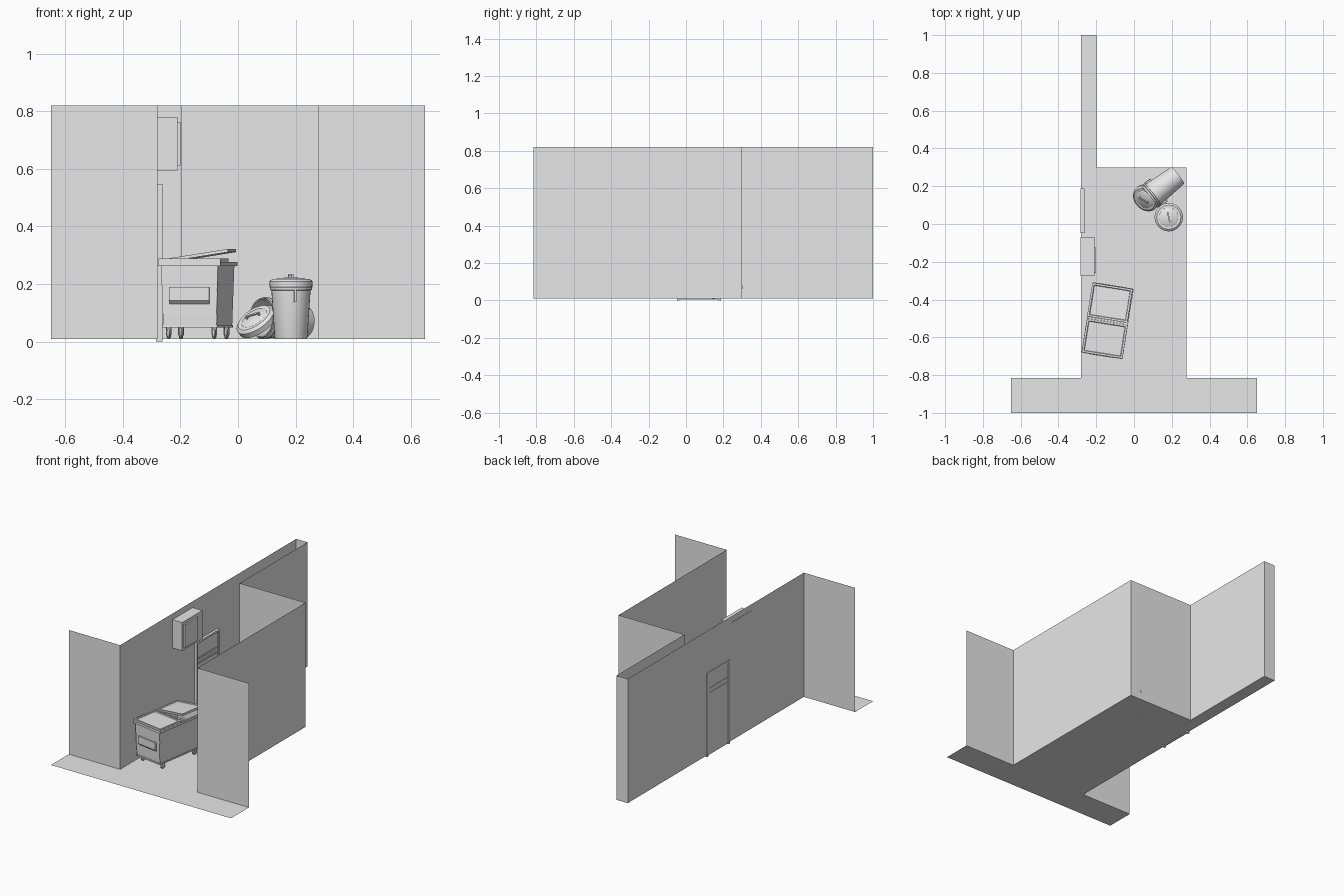
import bpy, bmesh, math
from mathutils import Matrix, Vector

cube = bpy.data.objects.get("Cube")
if cube:
    bpy.data.objects.remove(cube)

grey = bpy.data.materials.new("plain_grey")
grey.use_nodes = True
grey.diffuse_color = (0.8, 0.8, 0.8, 1)
grey.node_tree.nodes["Principled BSDF"].inputs["Base Color"].default_value = (0.8, 0.8, 0.8, 1)

FLOOR = 0.01
TOP = 0.82


def finish(name, bm, matrix=Matrix(), smooth=False):
    bmesh.ops.transform(bm, matrix=matrix, verts=bm.verts)
    mesh = bpy.data.meshes.new(name)
    bm.to_mesh(mesh)
    bm.free()
    mesh.materials.append(grey)
    obj = bpy.data.objects.new(name, mesh)
    bpy.context.collection.objects.link(obj)
    if smooth:
        bpy.ops.object.select_all(action="DESELECT")
        obj.select_set(True)
        bpy.context.view_layer.objects.active = obj
        bpy.ops.object.shade_smooth_by_angle(angle=math.radians(35))
    return obj


def add_box(bm, lo, hi, taper=1.0):
    """Box between two corners; taper scales the bottom about its middle."""
    lo, hi = Vector(lo), Vector(hi)
    mid, size = (lo + hi) / 2, hi - lo
    verts = bmesh.ops.create_cube(bm, size=1)["verts"]
    for v in verts:
        k = taper if v.co.z < 0 else 1
        v.co = mid + Vector((v.co.x * size.x * k, v.co.y * size.y * k, v.co.z * size.z))
    return verts


def box(name, lo, hi, matrix=Matrix(), taper=1.0):
    bm = bmesh.new()
    add_box(bm, lo, hi, taper)
    return finish(name, bm, matrix)


def lathe(name, profile, matrix, steps=32):
    """Turn (radius, height) points about z."""
    bm = bmesh.new()
    verts = [bm.verts.new((r, 0, z)) for r, z in profile]
    edges = [bm.edges.new(pair) for pair in zip(verts, verts[1:])]
    bmesh.ops.spin(bm, geom=verts + edges, cent=(0, 0, 0), axis=(0, 0, 1),
                   angle=math.tau, steps=steps)
    bmesh.ops.remove_doubles(bm, verts=bm.verts, dist=0.0002)
    bmesh.ops.recalc_face_normals(bm, faces=bm.faces)
    return finish(name, bm, matrix, smooth=True)


def frame_at(origin, axis, side):
    """Matrix with local z along axis and local y close to side."""
    z = Vector(axis).normalized()
    x = Vector(side).cross(z).normalized()
    rot = Matrix((x, z.cross(x), z)).transposed().to_4x4()
    return Matrix.Translation(origin) @ rot


# Ground: street strip, alley and narrow back passage
bm = bmesh.new()
outline = [(-0.65, -1), (0.65, -1), (0.65, -0.815), (0.277, -0.815), (0.277, 0.3),
           (-0.198, 0.3), (-0.198, 1), (-0.28, 1), (-0.28, -0.815), (-0.65, -0.815)]
bm.faces.new([bm.verts.new((x, y, FLOOR)) for x, y in outline])
finish("ground", bm)

# Building walls rise from every edge of the ground behind the street
bm = bmesh.new()
path = outline[2:]
low = [bm.verts.new((x, y, FLOOR)) for x, y in path]
high = [bm.verts.new((x, y, TOP)) for x, y in path]
for i in range(len(path) - 1):
    bm.faces.new((low[i], low[i + 1], high[i + 1], high[i]))
finish("building_walls", bm)

# Wall cabinet with a raised door
box("wall_cabinet", (-0.282, -0.275, 0.595), (-0.21, -0.068, 0.78))
box("cabinet_door", (-0.21, -0.26, 0.612), (-0.2, -0.125, 0.762))

# Side door: frame, recessed leaf and cross rails
box("door_leaf", (-0.279, -0.04, 0.005), (-0.271, 0.18, 0.54))
for name, y0, y1, z0, z1 in (("front_jamb", -0.047, -0.035, 0, 0.547),
                             ("rear_jamb", 0.175, 0.187, 0, 0.547),
                             ("door_lintel", -0.035, 0.175, 0.535, 0.547)):
    box(name, (-0.284, y0, z0), (-0.263, y1, z1))
for z in (0.43, 0.4):
    box("door_rail", (-0.283, -0.02, z), (-0.266, 0.16, z + 0.01))

# Dumpster, turned slightly away from the wall
bin_m = Matrix.Translation((-0.14, -0.512, 0)) @ Matrix.Rotation(math.radians(-9), 4, "Z")
bm = bmesh.new()
add_box(bm, (-0.1, -0.183, 0.055), (0.1, 0.183, 0.268), taper=0.94)
bm.faces.ensure_lookup_table()
lid_face = max(bm.faces, key=lambda f: f.calc_center_median().z)
bmesh.ops.inset_region(bm, faces=[lid_face], thickness=0.008)
bmesh.ops.translate(bm, verts=lid_face.verts, vec=(0, 0, -0.18))
finish("dumpster_body", bm, bin_m)
box("dumpster_base", (-0.097, -0.177, 0.049), (0.097, 0.177, 0.058), bin_m)
for s in (-1, 1):
    box("dumpster_side_rim", (s * 0.105 - 0.005, -0.188, 0.262), (s * 0.105 + 0.005, 0.188, 0.277), bin_m)
    box("dumpster_end_rim", (-0.1, s * 0.184 - 0.005, 0.262), (0.1, s * 0.184 + 0.005, 0.277), bin_m)

# End grips with a sloped underside
for turn in (0, math.pi):
    bm = bmesh.new()
    grip = [(-0.165, 0.19), (-0.19, 0.19), (-0.19, 0.142), (-0.174, 0.126)]
    face = bm.faces.new([bm.verts.new((-0.07, y, z)) for y, z in grip])
    new = bmesh.ops.extrude_face_region(bm, geom=[face])["geom"]
    bmesh.ops.translate(bm, verts=[g for g in new if isinstance(g, bmesh.types.BMVert)], vec=(0.14, 0, 0))
    bmesh.ops.recalc_face_normals(bm, faces=bm.faces)
    finish("dumpster_grip", bm, bin_m @ Matrix.Rotation(turn, 4, "Z"))


# Two framed lids hinged on the wall side, the rear one propped open
def dumpster_lid(name, y, angle):
    bm = bmesh.new()
    add_box(bm, (0, -0.09, 0), (0.218, 0.09, 0.011))
    top = max(bm.faces, key=lambda f: f.calc_center_median().z)
    bmesh.ops.inset_region(bm, faces=[top], thickness=0.014)
    bmesh.ops.inset_region(bm, faces=[top], thickness=0.004, depth=-0.005)
    hinge = Matrix.Translation((-0.109, y, 0.277)) @ Matrix.Rotation(-angle, 4, "Y")
    finish(name, bm, bin_m @ hinge)


dumpster_lid("front_lid", -0.096, 0)
dumpster_lid("rear_lid", 0.096, math.radians(9))
box("lid_divider", (-0.1, -0.005, 0.262), (0.1, 0.005, 0.283), bin_m)

# Casters
for sx in (-1, 1):
    for sy in (-1, 1):
        at = bin_m @ Matrix.Translation((sx * 0.08, sy * 0.135, 0.028))
        lathe("caster_wheel", [(0, -0.006), (0.015, -0.006), (0.018, -0.003), (0.018, 0.003), (0.015, 0.006), (0, 0.006)],
              at @ Matrix.Rotation(math.pi / 2, 4, "Y"), 16)
        for s in (-1, 1):
            box("caster_fork", (s * 0.008 - 0.001, -0.007, -0.005), (s * 0.008 + 0.001, 0.007, 0.022), at)


# Bins: tapered open shell with rolled bands and a grip on two sides
def handle(name, matrix, length, reach):
    bm = bmesh.new()
    half = length / 2
    add_box(bm, (-0.004, -half, reach - 0.004), (0.004, half, reach))
    for s in (-1, 1):
        add_box(bm, (-0.004, s * half - 0.003, -0.002), (0.004, s * half + 0.003, reach))
    finish(name, bm, matrix)


def trash_can(matrix):
    lathe("trash_can", [(0, 0), (0.055, 0), (0.057, 0.006), (0.068, 0.168), (0.073, 0.17), (0.074, 0.178),
                        (0.07, 0.181), (0.07, 0.191), (0.066, 0.191), (0.053, 0.008), (0, 0.008)], matrix)
    for s in (-1, 1):
        side = frame_at((0, s * 0.065, 0.148), (0, s, 0), (0, 0, 1))
        handle("can_grip", matrix @ side, 0.036, 0.011)


def can_lid(matrix):
    lathe("can_lid", [(0.069, 0), (0.074, 0), (0.075, 0.02), (0.071, 0.024), (0.064, 0.029), (0.05, 0.029),
                      (0.046, 0.032), (0, 0.034), (0, 0.029), (0.044, 0.027), (0.069, 0.02), (0.069, 0)], matrix)
    handle("can_lid_handle", matrix @ Matrix.Translation((0, 0, 0.033)), 0.05, 0.011)


standing = Matrix.Translation((0.184, 0.036, FLOOR)) @ Matrix.Rotation(math.radians(12), 4, "Z")
trash_can(standing)
can_lid(standing @ Matrix.Translation((0, 0, 0.179)))

# Tipped bin on its side with its lid leaning on the mouth
trash_can(frame_at((0.232, 0.258, 0.066), (-0.79, -0.61, 0.09), (-0.61, 0.79, 0)))
can_lid(frame_at((0.07, 0.143, 0.062), (-0.5, -0.45, 0.74), (0.5, -0.3, 0.15)))
